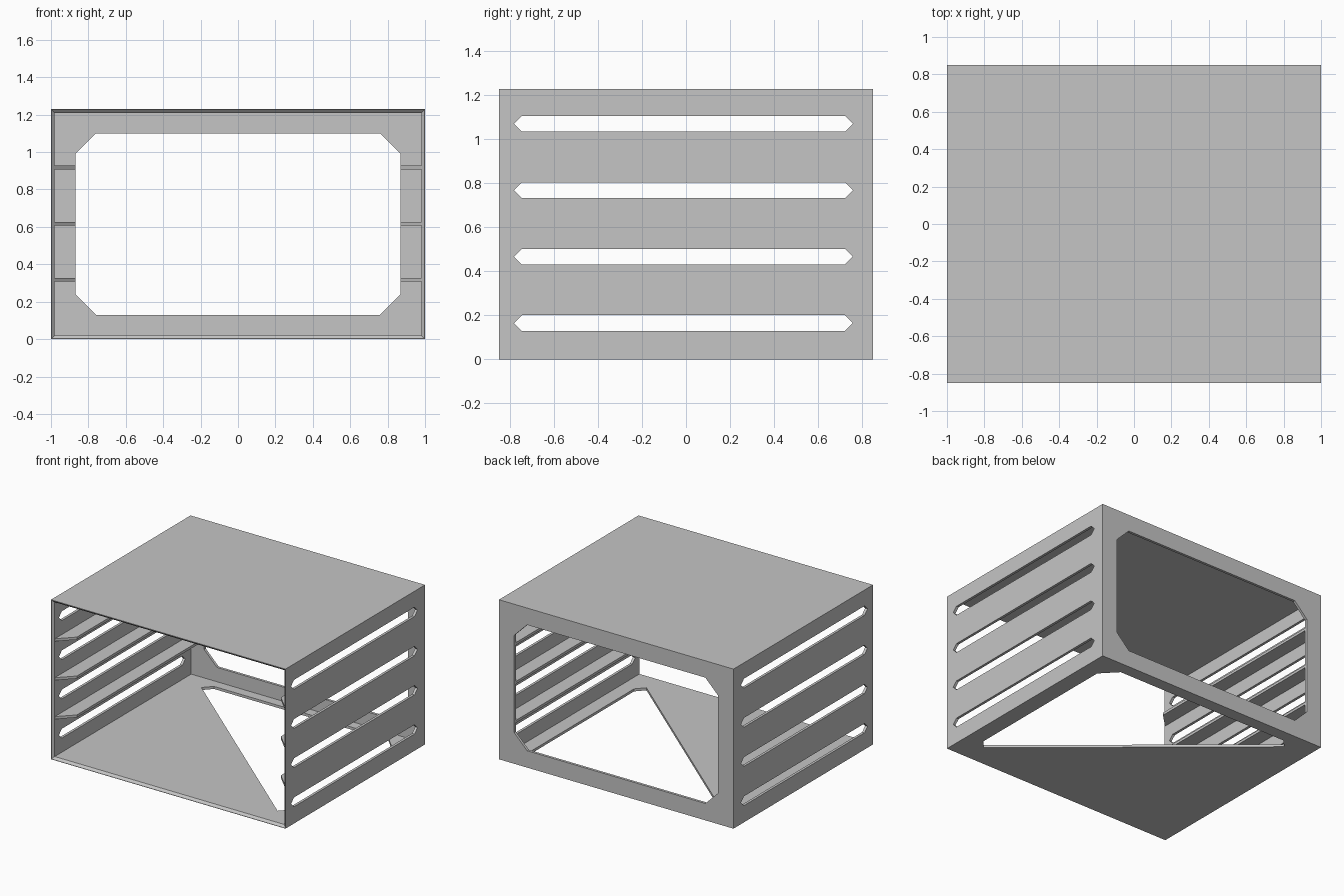
import bpy
import bmesh

cube = bpy.data.objects.get("Cube")
if cube:
    bpy.data.objects.remove(cube, do_unlink=True)

W, D, H, T = 1.0, 0.85, 1.23, 0.02   # half width, half depth, height, wall

grey = bpy.data.materials.new("light_grey")
grey.use_nodes = True
colour = (0.56, 0.56, 0.56, 1)
grey.diffuse_color = colour
grey.node_tree.nodes["Principled BSDF"].inputs["Base Color"].default_value = colour


def loft(name, rings):
    """Closed solid through rings that have equal point counts."""
    bm = bmesh.new()
    loops = [[bm.verts.new(p) for p in ring] for ring in rings]
    n = len(loops[0])
    for a, b in zip(loops, loops[1:]):
        for i in range(n):
            j = (i + 1) % n
            bm.faces.new((a[i], a[j], b[j], b[i]))
    bm.faces.new(loops[0][::-1])
    bm.faces.new(loops[-1])
    bmesh.ops.recalc_face_normals(bm, faces=bm.faces)
    mesh = bpy.data.meshes.new(name)
    bm.to_mesh(mesh)
    bm.free()
    mesh.materials.append(grey)
    obj = bpy.data.objects.new(name, mesh)
    bpy.context.collection.objects.link(obj)
    return obj


def prism(name, outline, axis, lo, hi):
    """Extrude a 2D outline along axis 0, 1 or 2."""
    def place(p, c):
        q = list(p)
        q.insert(axis, c)
        return q
    return loft(name, [[place(p, c) for p in outline] for c in (lo, hi)])


def cut(target, cutter):
    mod = target.modifiers.new("cut", "BOOLEAN")
    mod.operation = "DIFFERENCE"
    mod.solver = "EXACT"
    mod.object = cutter
    bpy.context.view_layer.objects.active = target
    bpy.ops.object.modifier_apply(modifier=mod.name)
    bpy.data.objects.remove(cutter, do_unlink=True)


def rect_ring(y, inset):
    x, lo, hi = W - inset, inset, H - inset
    return [(-x, y, lo), (x, y, lo), (x, y, hi), (-x, y, hi)]


# Shell, hollowed from the front with a bevelled mouth
shell = prism("housing_shell", [(-W, -D), (W, -D), (W, D), (-W, D)], 2, 0, H)
cut(shell, loft("cavity", [rect_ring(-D - 0.01, -0.007),
                           rect_ring(-D + 0.017, T), rect_ring(D - T, T)]))

# Back window with clipped corners
x, c, lo, hi = 0.87, 0.11, 0.13, 1.10
window = [(-x + c, lo), (x - c, lo), (x, lo + c), (x, hi - c),
          (x - c, hi), (-x + c, hi), (-x, hi - c), (-x, lo + c)]
cut(shell, prism("window_cutter", window, 1, D - 0.1, D + 0.1))

# Triangular opening in the floor
floor_hole = [(0.87, -0.61), (0.81, -0.675), (-0.795, 0.69),
              (-0.735, 0.755), (0.755, 0.755), (0.87, 0.635)]
cut(shell, prism("floor_cutter", floor_hole, 2, -0.1, 0.1))

# Pointed ventilation slots through both sides
for i in range(4):
    z, r = 0.165 + 0.302 * i, 0.036
    slot = [(-0.782, z), (-0.746, z - r), (0.722, z - r),
            (0.758, z), (0.722, z + r), (-0.746, z + r)]
    cut(shell, prism("slot_cutter", slot, 0, -W - 0.1, W + 0.1))

# Shelf rails along each side, with slanted front ends
for side, s in (("left", 1), ("right", -1)):
    for i in range(3):
        z = 0.307 + 0.3 * i
        outline = [(s * 0.985, -0.835), (s * 0.87, -0.72),
                   (s * 0.87, D - 0.015), (s * 0.985, D - 0.015)]
        prism(f"{side}_rail_{i + 1}", outline, 2, z, z + 0.02)
